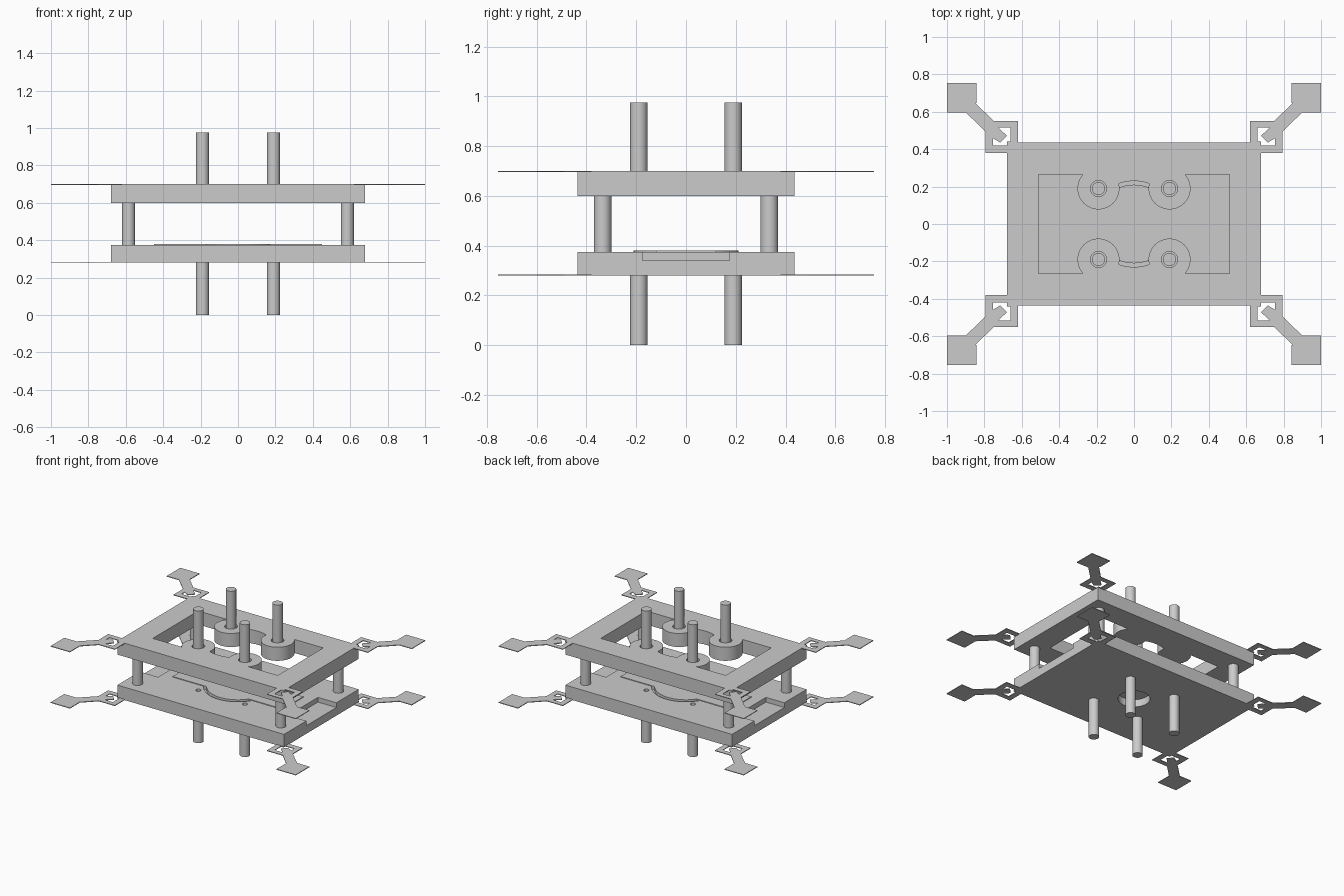
import bpy, bmesh, math
from mathutils import Vector

cube = bpy.data.objects.get("Cube")
if cube:
    bpy.data.objects.remove(cube, do_unlink=True)

gray = bpy.data.materials.new("light_gray")
gray.use_nodes = True
gray.diffuse_color = (0.6, 0.6, 0.6, 1)
gray.node_tree.nodes["Principled BSDF"].inputs["Base Color"].default_value = (0.6, 0.6, 0.6, 1)

CORNERS = [(sx, sy) for sx in (-1, 1) for sy in (-1, 1)]


def prism(name, outline, z0, z1):
    """Extrude a flat outline from z0 to z1."""
    bm = bmesh.new()
    face = bm.faces.new([bm.verts.new((x, y, z0)) for x, y in outline])
    top = bmesh.ops.extrude_face_region(bm, geom=[face])["geom"]
    for v in top:
        if isinstance(v, bmesh.types.BMVert):
            v.co.z = z1
    bmesh.ops.recalc_face_normals(bm, faces=bm.faces)
    mesh = bpy.data.meshes.new(name)
    bm.to_mesh(mesh)
    bm.free()
    ob = bpy.data.objects.new(name, mesh)
    bpy.context.collection.objects.link(ob)
    mesh.materials.append(gray)
    return ob


def box(name, x0, x1, y0, y1, z0, z1):
    return prism(name, [(x0, y0), (x1, y0), (x1, y1), (x0, y1)], z0, z1)


def rod(name, x, y, r, z0, z1, sides=48):
    turn = [2 * math.pi * i / sides for i in range(sides)]
    ob = prism(name, [(x + r * math.cos(a), y + r * math.sin(a)) for a in turn], z0, z1)
    for p in ob.data.polygons:
        p.use_smooth = abs(p.normal.z) < 0.5
    for e in ob.data.edges:
        a, b = (ob.data.vertices[i].co for i in e.vertices)
        e.use_edge_sharp = abs(a.z - b.z) < 1e-5
    return ob


def combine(target, tool, operation="DIFFERENCE"):
    """Apply a boolean and discard the tool."""
    mod = target.modifiers.new("shape", "BOOLEAN")
    mod.operation, mod.object, mod.solver = operation, tool, "EXACT"
    bpy.context.view_layer.objects.active = target
    bpy.ops.object.modifier_apply(modifier=mod.name)
    bpy.data.objects.remove(tool, do_unlink=True)


def plate_outline(name, radius, z0, z1):
    """Long bar with a disc in its middle."""
    ob = box(name, -0.45, 0.45, -0.12, 0.12, z0, z1)
    combine(ob, rod("disc", 0, 0, radius, z0, z1, 96), "UNION")
    return ob


# Upper frame with its window and the curved bridges between the bosses
frame = box("upper_frame", -0.68, 0.68, -0.435, 0.435, 0.60, 0.70)
window = box("window", -0.51, 0.51, -0.265, 0.265, 0.55, 0.75)
for s in (-1, 1):
    y0, y1 = sorted((s * 0.18, s * 0.3))
    bridge = box("bridge", -0.17, 0.17, y0, y1, 0.5, 0.8)
    combine(bridge, rod("arc", 0, 0, 0.23, 0.4, 0.9, 96))
    combine(window, bridge)
for sx, sy in CORNERS:
    combine(window, rod("boss_space", sx * 0.19, sy * 0.19, 0.112, 0.5, 0.8))
combine(frame, window)
for sx, sy in CORNERS:
    combine(frame, rod("counterbore", sx * 0.19, sy * 0.19, 0.043, 0.68, 0.75))

# Lower base with end slots, insert pocket, screw holes and underside bore
base = box("lower_base", -0.68, 0.68, -0.435, 0.435, 0.28, 0.375)
for s in (-1, 1):
    x0, x1 = sorted((s * 0.53, s * 0.75))
    combine(base, box("end_slot", x0, x1, -0.175, 0.175, 0.34, 0.45))
combine(base, plate_outline("pocket", 0.23, 0.355, 0.45))
combine(base, rod("underside_bore", 0, 0, 0.107, 0.2, 0.335))
for sx, sy in CORNERS:
    combine(base, rod("screw_hole", sx * 0.19, sy * 0.19, 0.018, 0.355, 0.45, 24))
plate_outline("center_insert", 0.21, 0.355, 0.38)

# Posts, columns and corner brackets
arm_line = [(0.848, 0.647), (0.75, 0.55), (0.735, 0.525), (0.68, 0.472),
            (0.715, 0.435), (0.765, 0.465), (0.79, 0.49), (0.90, 0.597)]
tab = [(1.0, 0.597), (1.0, 0.755), (0.843, 0.755), (0.843, 0.647)]

for sx, sy in CORNERS:
    side = ("left" if sx > 0 else "right") + ("_back" if sy > 0 else "_front")
    rod("upper_post_" + side, sx * 0.19, sy * 0.19, 0.035, 0.67, 0.975)
    rod("lower_post_" + side, sx * 0.19, sy * 0.19, 0.035, 0, 0.285)
    rod("column_" + side, sx * 0.585, sy * 0.335, 0.035, 0.37, 0.605)
    for level, z in (("upper", 0.695), ("lower", 0.28)):
        top = z + 0.005

        def flip(points):
            return [(sx * x, sy * y) for x, y in points]

        prism(level + "_arm_" + side, flip(arm_line + tab), z, top)
        # Square ring, notched where the plate corner sits
        ring = prism(level + "_ring_" + side, flip(
            [(0.68, 0.38), (0.793, 0.38), (0.793, 0.55), (0.62, 0.55),
             (0.62, 0.435), (0.68, 0.435)]), z, top)
        hole = prism("ring_hole", flip(
            [(0.68, 0.42), (0.755, 0.42), (0.755, 0.515), (0.66, 0.515),
             (0.66, 0.44), (0.68, 0.44)]), z - 0.05, top + 0.05)
        combine(ring, hole)
